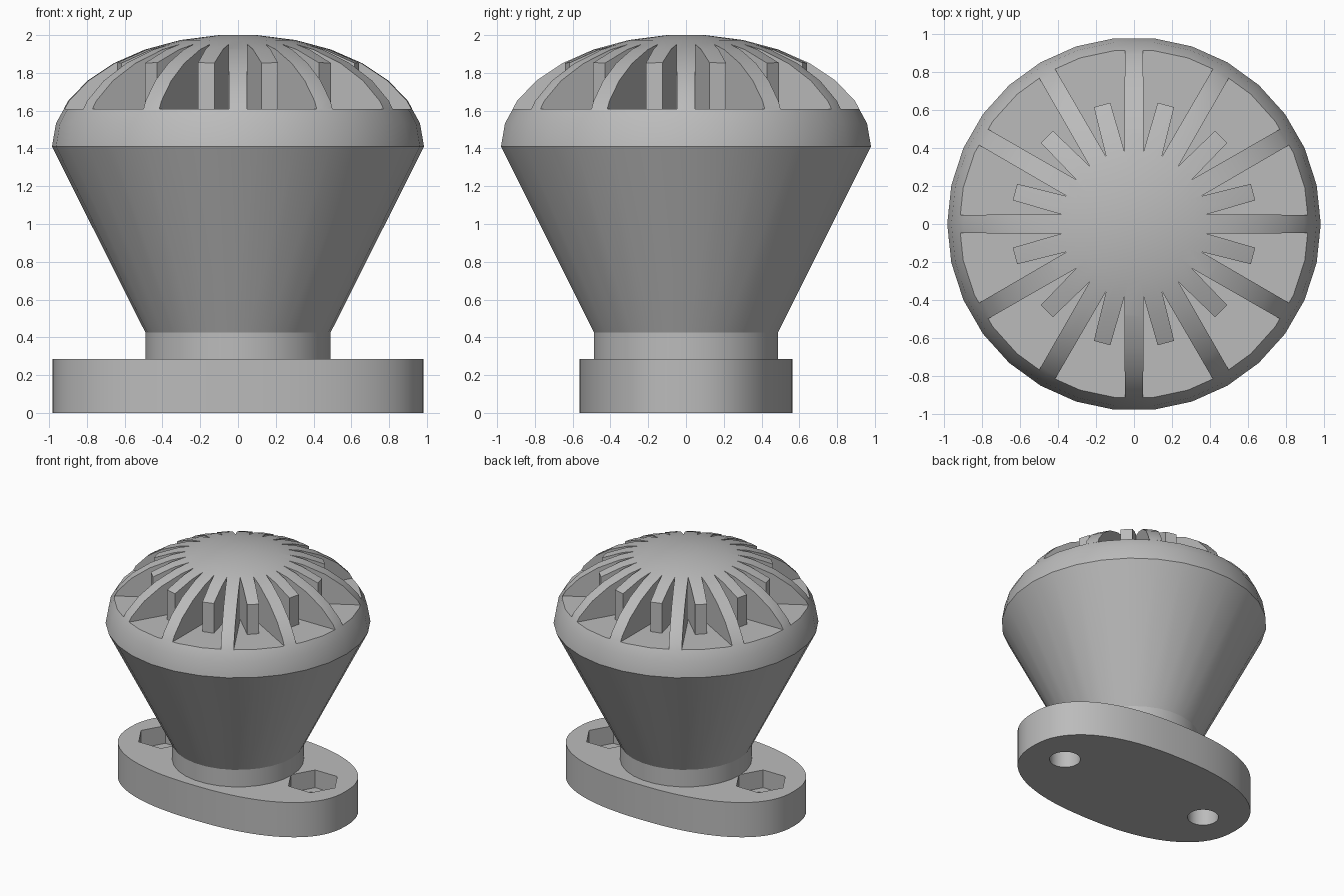
import bpy, bmesh, math
from mathutils import Vector

if "Cube" in bpy.data.objects:
    bpy.data.objects.remove(bpy.data.objects["Cube"])

grey = bpy.data.materials.new("plain grey")
grey.diffuse_color = (0.5, 0.5, 0.5, 1)
grey.use_nodes = True
grey.node_tree.nodes["Principled BSDF"].inputs["Base Color"].default_value = grey.diffuse_color
SIDES = 30


def finish(name, bm):
    bmesh.ops.recalc_face_normals(bm, faces=bm.faces)
    mesh = bpy.data.meshes.new(name)
    bm.to_mesh(mesh)
    bm.free()
    mesh.materials.append(grey)
    ob = bpy.data.objects.new(name, mesh)
    bpy.context.collection.objects.link(ob)
    return ob


def lathe(name, profile):
    """Closed, capped solid of revolution from (radius, z) pairs."""
    bm = bmesh.new()
    rings = [[bm.verts.new((r * math.cos(math.tau * i / SIDES),
                            r * math.sin(math.tau * i / SIDES), z))
              for i in range(SIDES)] for r, z in profile]
    for a, b in zip(rings, rings[1:]):
        for i in range(SIDES):
            j = (i + 1) % SIDES
            bm.faces.new((a[i], a[j], b[j], b[i]))
    bm.faces.new(rings[0][::-1])
    bm.faces.new(rings[-1])
    return finish(name, bm)


def prism(name, outline, z0, z1):
    bm = bmesh.new()
    low = [bm.verts.new((x, y, z0)) for x, y in outline]
    high = [bm.verts.new((x, y, z1)) for x, y in outline]
    for i in range(len(low)):
        j = (i + 1) % len(low)
        bm.faces.new((low[i], low[j], high[j], high[i]))
    bm.faces.new(low[::-1])
    bm.faces.new(high)
    return finish(name, bm)


def polygon(cx, r, n):
    return [(cx + r * math.cos(math.tau * i / n), r * math.sin(math.tau * i / n))
            for i in range(n)]


def boolean(ob, cutter, operation):
    mod = ob.modifiers.new("cut", 'BOOLEAN')
    mod.operation = operation
    mod.solver = 'EXACT'
    mod.object = cutter
    bpy.context.view_layer.objects.active = ob
    bpy.ops.object.modifier_apply(modifier=mod.name)
    bpy.data.objects.remove(cutter)


def smooth(ob):
    bpy.ops.object.select_all(action='DESELECT')
    ob.select_set(True)
    bpy.context.view_layer.objects.active = ob
    bpy.ops.object.shade_smooth_by_angle(angle=math.radians(25))


# Oval base plate with bolt holes and hexagonal nut pockets
oval = []
for i in range(72):
    c, s = math.cos(math.tau * i / 72), math.sin(math.tau * i / 72)
    p = 2 / 2.33
    oval.append((math.copysign(0.982 * abs(c) ** p, c), math.copysign(0.565 * abs(s) ** p, s)))
plate = prism("base_plate", oval, 0, 0.285)
for side in (-1, 1):
    boolean(plate, prism("bolt_hole", polygon(side * 0.67, 0.115, 30), -0.1, 0.5), 'DIFFERENCE')
    boolean(plate, prism("nut_pocket", polygon(side * 0.68, 0.2, 6), 0.14, 0.5), 'DIFFERENCE')
smooth(plate)

# Neck, flared body and lower band of the dome
def dome_ring(degrees):
    a = math.radians(degrees)
    return 0.985 * math.sin(a), 1.41 + 0.593 * math.cos(a)


body = lathe("flared_body", [(0.49, 0.28), (0.49, 0.425), dome_ring(90), dome_ring(78), (0.921, 1.61)])
smooth(body)

# Crown: twelve full ribs and twelve short fingers, trimmed to the dome shape
crown = lathe("ribbed_crown", [dome_ring(d) for d in range(90, 0, -12)])
half = 0.05
valley = half / math.sin(math.radians(7.5))
star = []
for i in range(24):
    a = math.radians(15 * i)
    reach = 0.65 if i % 2 else 1.2
    along = Vector((math.cos(a), math.sin(a)))
    across = Vector((-along.y, along.x)) * (half * (0.9 if i % 2 else 0.95))
    star += [tuple(along * reach - across), tuple(along * reach + across)]
    v = a + math.radians(7.5)
    star.append((valley * math.cos(v), valley * math.sin(v)))
boolean(crown, prism("crown_star", star, 1.61, 2.2), 'INTERSECT')
smooth(crown)
